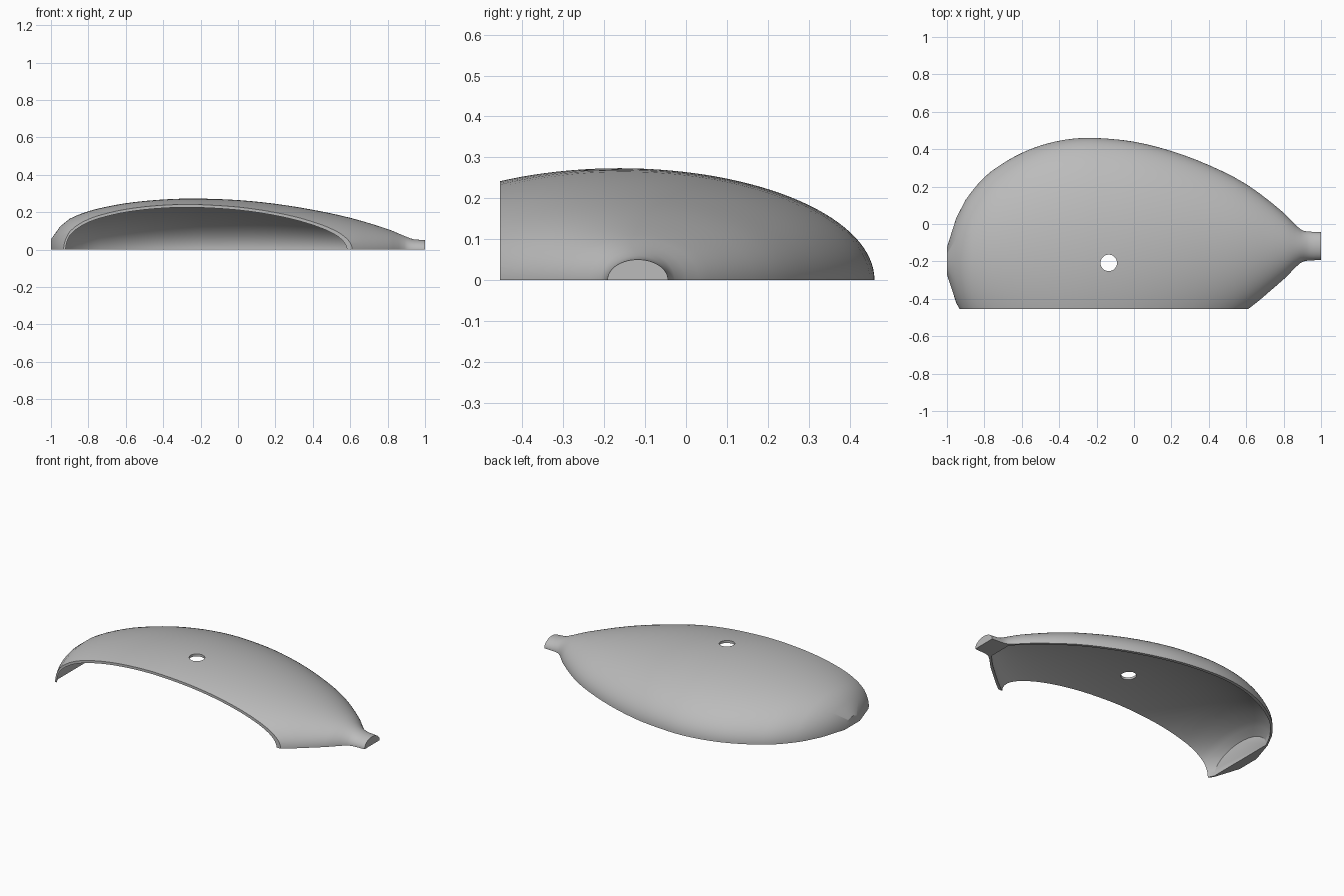
import bpy, bmesh, math

if "Cube" in bpy.data.objects:
    bpy.data.objects.remove(bpy.data.objects["Cube"])

# Stations along the body: x, half width, height
ST = [(-1, .073, .055), (-.95, .228, .125), (-.9, .322, .165), (-.8, .438, .205),
      (-.7, .508, .23), (-.6, .559, .248), (-.5, .594, .26), (-.4, .615, .268),
      (-.3, .624, .2725), (-.2, .621, .273), (0, .592, .265), (.2, .533, .245),
      (.4, .449, .213), (.6, .338, .17), (.8, .178, .11), (.89, .09, .073),
      (.94, .077, .055), (1, .074, .05)]


def section(x):
    """Half width and height at x: straight at the blunt tip, smooth elsewhere."""
    i = max(k for k in range(len(ST) - 1) if ST[k][0] <= x + 1e-9)
    a, b = ST[i], ST[i + 1]
    d = b[0] - a[0]
    t = (x - a[0]) / d
    out = []
    for c in (1, 2):
        if i < 2 or i > len(ST) - 3:
            out.append(a[c] + (b[c] - a[c]) * t)
            continue
        p, q = ST[i - 1], ST[i + 2]
        m0 = (b[c] - p[c]) / (b[0] - p[0]) * d
        m1 = (q[c] - a[c]) / (q[0] - a[0]) * d
        out.append((2*t**3 - 3*t*t + 1) * a[c] + (t**3 - 2*t*t + t) * m0
                   + (3*t*t - 2*t**3) * b[c] + (t**3 - t*t) * m1)
    return out


def centre(x):
    return min(-.118, -.152 + .045 * x)


def finish(name, bm):
    bmesh.ops.recalc_face_normals(bm, faces=bm.faces)
    me = bpy.data.meshes.new(name)
    bm.to_mesh(me)
    bm.free()
    ob = bpy.data.objects.new(name, me)
    bpy.context.collection.objects.link(ob)
    return ob


def loft(name, xs, inset_y, inset_z, angles):
    bm = bmesh.new()
    rings = []
    for x in xs:
        w, h = section(x)
        rings.append([bm.verts.new((x, centre(x) + (w - inset_y) * math.cos(a),
                                    (h - inset_z) * math.sin(a))) for a in angles])
    n = len(angles)
    for r, s in zip(rings, rings[1:]):
        for j in range(n):
            k = (j + 1) % n
            bm.faces.new((r[j], r[k], s[k], s[j]))
    bm.faces.new(rings[0])
    bm.faces.new(rings[-1])
    return finish(name, bm)


# Sample positions: coarse at the tip, finer over the body
xs = [-1, -.95]
for a, b in zip(ST[2:], ST[3:]):
    xs += [a[0] + (b[0] - a[0]) * k / 3 for k in range(3)]
xs.append(1)
half = [math.pi * k / 64 for k in range(65)]
full = [math.pi * k / 64 for k in range(128)]

# Outer body and the cavity inside it
shell = loft("shell", xs, 0, 0, half)
cavity = loft("cavity_cutter", [-.94] + [x for x in xs if -.93 < x < .87] + [.88],
              .02, .015, full)

# Straight front cut
bm = bmesh.new()
bmesh.ops.create_cube(bm, size=2)
for v in bm.verts:
    v.co = (v.co.x * 1.5, v.co.y * .5 - .955, v.co.z)
front = finish("front_cutter", bm)

# Round hole through the top
bm = bmesh.new()
bmesh.ops.create_cone(bm, cap_ends=True, segments=48, radius1=.044, radius2=.044, depth=1)
for v in bm.verts:
    v.co.x -= .135
    v.co.y -= .208
    v.co.z += .55
hole = finish("hole_cutter", bm)

for c in (cavity, front, hole):
    m = shell.modifiers.new(c.name, 'BOOLEAN')
    m.operation = 'DIFFERENCE'
    m.solver = 'EXACT'
    m.object = c
    c.hide_render = True

# Bake the cuts and drop the cutters
dg = bpy.context.evaluated_depsgraph_get()
mesh = bpy.data.meshes.new_from_object(shell.evaluated_get(dg))
shell.modifiers.clear()
shell.data = mesh
for c in (cavity, front, hole):
    bpy.data.objects.remove(c)

grey = bpy.data.materials.new("plain grey")
grey.diffuse_color = (.5, .5, .5, 1)
grey.use_nodes = True
grey.node_tree.nodes["Principled BSDF"].inputs["Base Color"].default_value = grey.diffuse_color
mesh.materials.clear()
mesh.materials.append(grey)

bpy.context.view_layer.objects.active = shell
shell.select_set(True)
bpy.ops.object.shade_smooth_by_angle(angle=math.radians(30))
